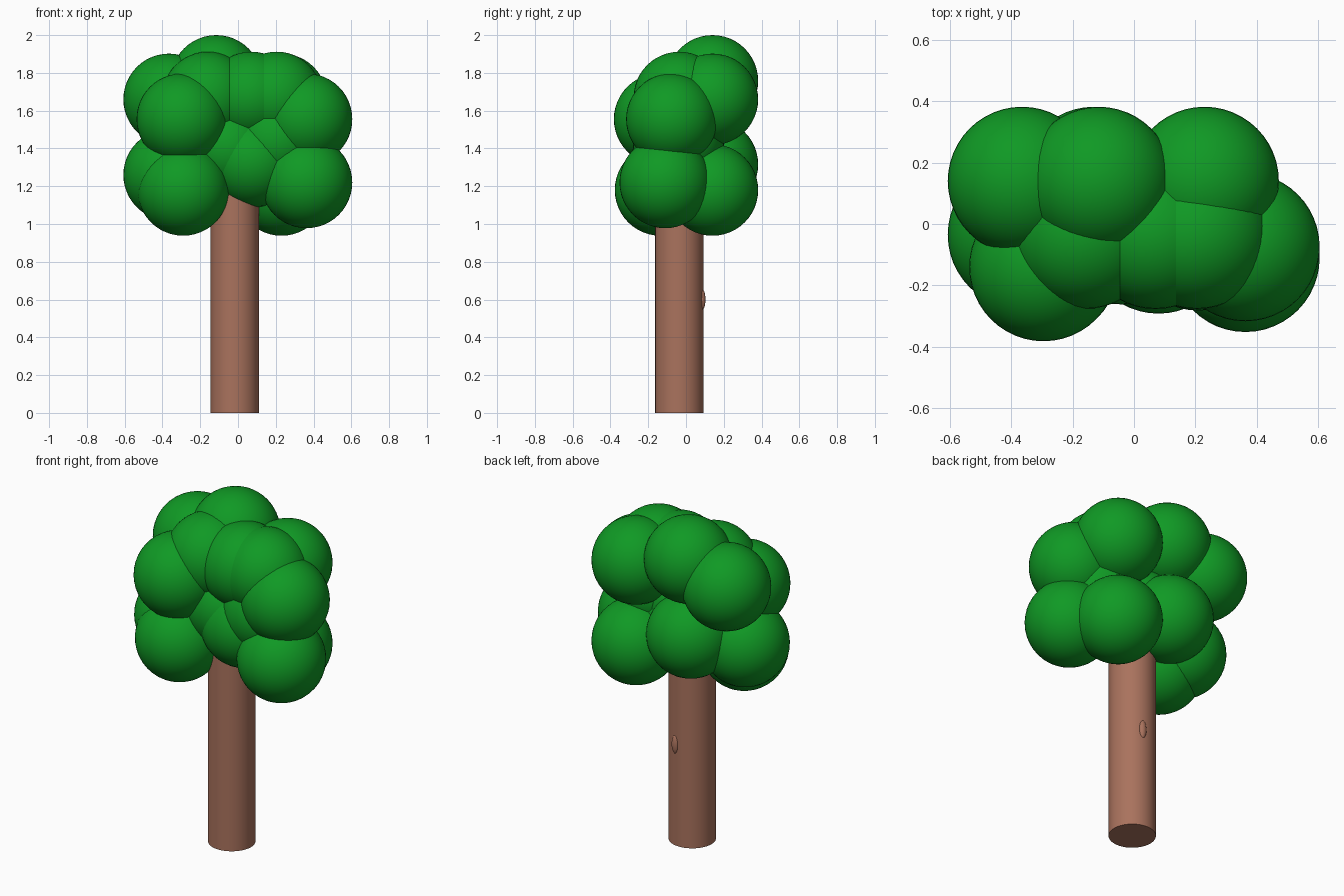
import bpy

cube = bpy.data.objects.get("Cube")
if cube:
    bpy.data.objects.remove(cube, do_unlink=True)


def make_material(name, colour):
    mat = bpy.data.materials.new(name)
    mat.use_nodes = True
    mat.diffuse_color = (*colour, 1)
    mat.node_tree.nodes["Principled BSDF"].inputs["Base Color"].default_value = (*colour, 1)
    return mat


leaf_green = make_material("leaf green", (0.005, 0.32, 0.018))
bark_brown = make_material("bark brown", (0.40, 0.17, 0.11))


def finish(name, mat):
    obj = bpy.context.object
    obj.name = name
    obj.data.materials.append(mat)
    bpy.ops.object.shade_smooth_by_angle()
    return obj


def ball(name, centre, size, mat):
    bpy.ops.mesh.primitive_uv_sphere_add(segments=48, ring_count=24, radius=1, location=centre)
    obj = finish(name, mat)
    obj.scale = size
    return obj


# Trunk, running up into the crown
TRUNK_X, TRUNK_Y, TRUNK_R, TRUNK_H = -0.017, -0.035, 0.128, 1.3
bpy.ops.mesh.primitive_cylinder_add(vertices=48, radius=TRUNK_R, depth=TRUNK_H,
                                    location=(TRUNK_X, TRUNK_Y, TRUNK_H / 2))
finish("trunk", bark_brown)

# Small knot on the back of the trunk
ball("trunk_knot", (0.01, 0.085, 0.6), (0.022, 0.018, 0.055), bark_brown)

# Crown of equal overlapping leaf balls
LEAF_R = 0.242
leaf_balls = {
    "upper_back_right": (-0.365, 0.14, 1.66),
    "upper_back_middle": (-0.115, 0.14, 1.758),
    "upper_back_left": (0.23, 0.14, 1.66),
    "upper_front_right": (-0.16, -0.035, 1.67),
    "upper_front_middle": (0.07, -0.035, 1.67),
    "upper_front_left": (0.205, -0.035, 1.67),
    "outer_front_right": (-0.295, -0.14, 1.555),
    "outer_front_left": (0.363, -0.075, 1.555),
    "lower_front_right": (-0.29, -0.135, 1.18),
    "lower_side_right": (-0.365, -0.035, 1.26),
    "lower_front_left": (0.363, -0.11, 1.22),
    "lower_back_left": (0.23, 0.14, 1.18),
    "lower_back_middle": (-0.13, 0.14, 1.315),
    "core_right": (-0.04, -0.02, 1.40),
    "core_middle": (0.08, -0.05, 1.33),
    "core_left": (0.21, -0.04, 1.44),
}
for name, centre in leaf_balls.items():
    ball("leaves_" + name, centre, (LEAF_R,) * 3, leaf_green)
